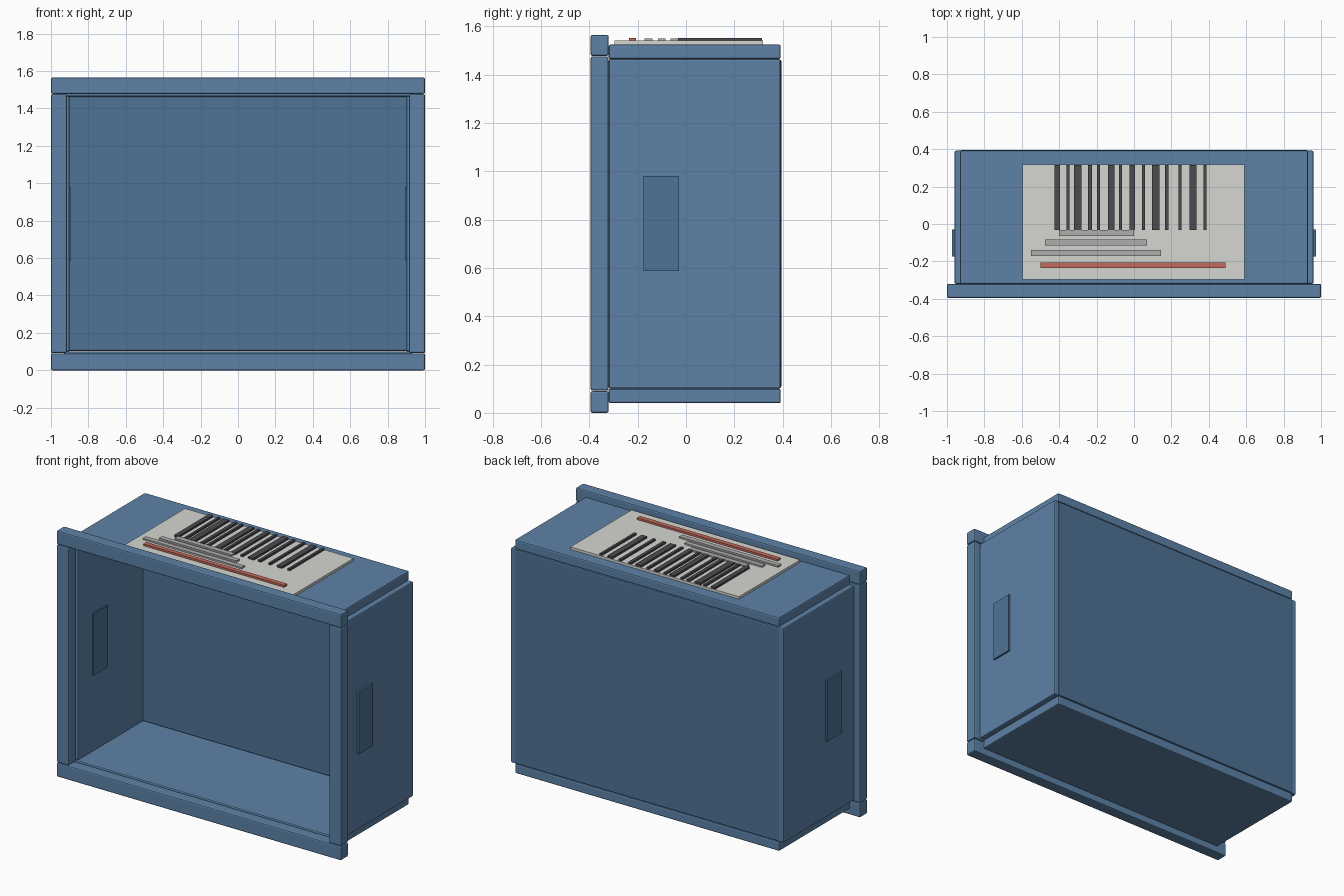
import bpy
import bmesh

cube = bpy.data.objects.get("Cube")
if cube:
    bpy.data.objects.remove(cube, do_unlink=True)


def make_material(name, rgb):
    mat = bpy.data.materials.new(name)
    mat.use_nodes = True
    color = (*rgb, 1.0)
    mat.diffuse_color = color
    mat.node_tree.nodes["Principled BSDF"].inputs["Base Color"].default_value = color
    return mat


BLUE = make_material("blue_plastic", (0.11, 0.225, 0.39))
DARK_BLUE = make_material("dark_blue_plastic", (0.077, 0.17, 0.30))
PAPER = make_material("paper", (0.67, 0.67, 0.64))
INK = make_material("dark_ink", (0.07, 0.07, 0.083))
GREY = make_material("grey_ink", (0.43, 0.43, 0.43))
RED = make_material("red_ink", (0.55, 0.145, 0.107))


def box(name, xs, ys, zs, mat, bevel=0.0):
    """Box spanning the given (min, max) ranges, with optional rounded edges."""
    spans = (xs, ys, zs)
    bm = bmesh.new()
    bmesh.ops.create_cube(bm, size=1)
    for v in bm.verts:
        v.co = [a + (c + 0.5) * (b - a) for c, (a, b) in zip(v.co, spans)]
    mesh = bpy.data.meshes.new(name)
    bm.to_mesh(mesh)
    bm.free()
    mesh.materials.append(mat)
    obj = bpy.data.objects.new(name, mesh)
    bpy.context.collection.objects.link(obj)
    if bevel:
        mod = obj.modifiers.new("soft_edges", "BEVEL")
        mod.width = bevel
        mod.segments = 2
    return obj


EDGE = 0.008
RIM_Y = (-0.395, -0.32)
WALL_Y = (-0.32, 0.392)

# Rim around the open front
box("rim_top", (-1, 1), RIM_Y, (1.478, 1.565), BLUE, EDGE)
box("rim_bottom", (-1, 1), RIM_Y, (0, 0.09), BLUE, EDGE)

# Crate panels
box("top_panel", (-0.93, 0.93), WALL_Y, (1.465, 1.525), BLUE, EDGE)
box("bottom_panel", (-0.93, 0.93), WALL_Y, (0.04, 0.10), BLUE, EDGE)
box("back_panel", (-0.93, 0.93), (0.33, 0.395), (0.102, 1.463), DARK_BLUE, EDGE)

# Side parts, mirrored left and right
for side, s in (("left", 1), ("right", -1)):
    def span(a, b):
        return tuple(sorted((a * s, b * s)))
    box(f"rim_{side}", span(0.915, 1), RIM_Y, (0.092, 1.476), BLUE, EDGE)
    box(f"side_panel_{side}", span(0.90, 0.96), WALL_Y, (0.10, 1.465), BLUE, EDGE)
    box(f"handle_{side}", span(0.892, 0.972), (-0.175, -0.03), (0.587, 0.98), DARK_BLUE)

# Label on the top panel
box("label", (-0.595, 0.59), (-0.297, 0.318), (1.52, 1.541), PAPER)
PRINT_Z = (1.539, 1.553)

# Striped bars: centre and width
bars = [(-0.41, 0.03), (-0.352, 0.016), (-0.302, 0.04), (-0.235, 0.022),
        (-0.19, 0.016), (-0.122, 0.036), (-0.072, 0.016), (-0.01, 0.03),
        (0.05, 0.016), (0.115, 0.04), (0.175, 0.02), (0.245, 0.016),
        (0.315, 0.036), (0.38, 0.016)]
for i, (x, w) in enumerate(bars):
    box(f"label_bar_{i + 1}", (x - w / 2, x + w / 2), (-0.033, 0.315), PRINT_Z, INK)

# Grey lines and red stripe
lines = [(-0.40, 0.0, -0.048), (-0.475, 0.07, -0.10), (-0.55, 0.145, -0.155)]
for i, (x0, x1, y) in enumerate(lines):
    box(f"label_line_{i + 1}", (x0, x1), (y - 0.016, y + 0.016), (1.539, 1.551), GREY)
box("label_stripe", (-0.5, 0.49), (-0.236, -0.206), PRINT_Z, RED)
